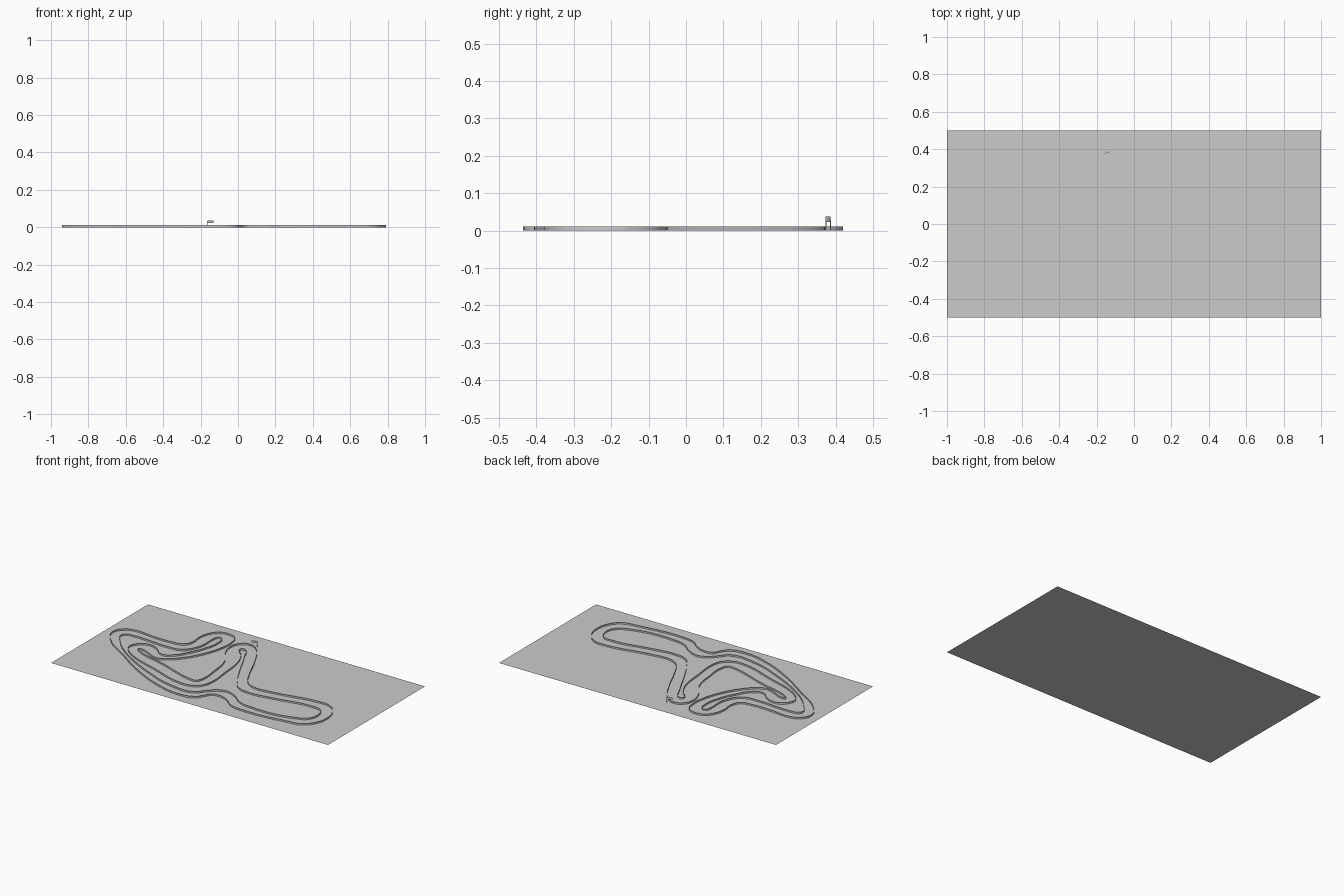
import bpy, math
from mathutils import Vector

grey = bpy.data.materials.new("plain grey")
grey.diffuse_color = (0.6, 0.6, 0.6, 1)

WALL = 0.011  # wall height

# Wall outlines in thousandths: x, y, x, y ...
OUTER = [-941, 51, -914, 115, -850, 144, -717, 136, -567, 134, -497, 152, -471, 206,
         -476, 275, -465, 345, -422, 404, -364, 420, -299, 395, -278, 329, -283, 238,
         -326, 104, -401, -19, -465, -78, -519, -99, -583, -78, -647, -51, -679, -56,
         -658, -78, -449, -142, -182, -227, -144, -222, -128, -185, -134, -56, -160, 88,
         -230, 200, -251, 286, -225, 350, -166, 372, -107, 340, -21, 206, 70, 13,
         123, -72, 193, -107, 326, -99, 620, -51, 706, -61, 770, -126, 791, -217,
         770, -302, 717, -361, 620, -382, 299, -404, 219, -388, 155, -340, 86, -318,
         37, -329, 11, -372, -21, -414, -139, -436, -289, -404, -503, -307, -717, -168,
         -877, -56]
INNER = [-872, 35, -861, 67, -807, 78, -556, 67, -471, 78, -428, 120, -396, 206,
         -396, 302, -385, 345, -358, 345, -342, 286, -358, 184, -406, 72, -471, -19,
         -524, -40, -599, 13, -663, 29, -727, -8, -743, -67, -706, -115, -642, -158,
         -449, -227, -209, -302, -134, -297, -80, -259, -59, -190, -70, -29, -91, 131,
         -134, 222, -182, 286, -160, 297, -102, 211, -21, 51, 64, -99, 118, -163,
         203, -184, 353, -168, 636, -126, 695, -142, 722, -211, 706, -270, 652, -307,
         299, -340, 230, -318, 166, -270, 86, -243, 27, -265, -16, -307, -64, -361,
         -235, -361, -449, -286, -636, -190, -770, -94, -834, -24]


def wall(name, flat):
    """Closed smooth ribbon standing on the base."""
    cu = bpy.data.curves.new(name, 'CURVE')
    cu.dimensions = '2D'
    cu.fill_mode = 'NONE'
    cu.extrude = WALL / 2
    cu.resolution_u = 5
    sp = cu.splines.new('BEZIER')
    sp.bezier_points.add(len(flat) // 2 - 1)
    for p, x, y in zip(sp.bezier_points, flat[::2], flat[1::2]):
        p.co = (x / 1000, y / 1000, 0)
        p.handle_left_type = p.handle_right_type = 'AUTO'
    sp.use_cyclic_u = True
    cu.materials.append(grey)
    ob = bpy.data.objects.new(name, cu)
    ob.location.z = WALL / 2
    bpy.context.collection.objects.link(ob)
    bpy.ops.object.select_all(action='DESELECT')
    ob.select_set(True)
    bpy.context.view_layer.objects.active = ob
    bpy.ops.object.convert(target='MESH')


def box(name, centre, size, turn=0):
    bpy.ops.mesh.primitive_cube_add(size=1, location=centre, rotation=(0, 0, turn))
    ob = bpy.context.object
    ob.name = name
    ob.scale = size
    ob.data.materials.append(grey)


# Base sheet
bpy.ops.mesh.primitive_plane_add(size=1)
base = bpy.context.object
base.name = "base_sheet"
base.scale = (2, 1, 1)
base.data.materials.append(grey)

# Track walls
wall("outer_track_wall", OUTER)
wall("inner_track_wall", INNER)

# Start sign: a thin board on two posts
a, b = Vector((-0.164, 0.374, 0)), Vector((-0.131, 0.386, 0))
d = b - a
turn = math.atan2(d.y, d.x)
mid = (a + b) / 2
box("start_sign_board", (mid.x, mid.y, 0.03), (d.length, 0.002, 0.014), turn)
for p in (a, b):
    box("start_sign_post", (p.x, p.y, 0.015), (0.0015, 0.0015, 0.03), turn)
